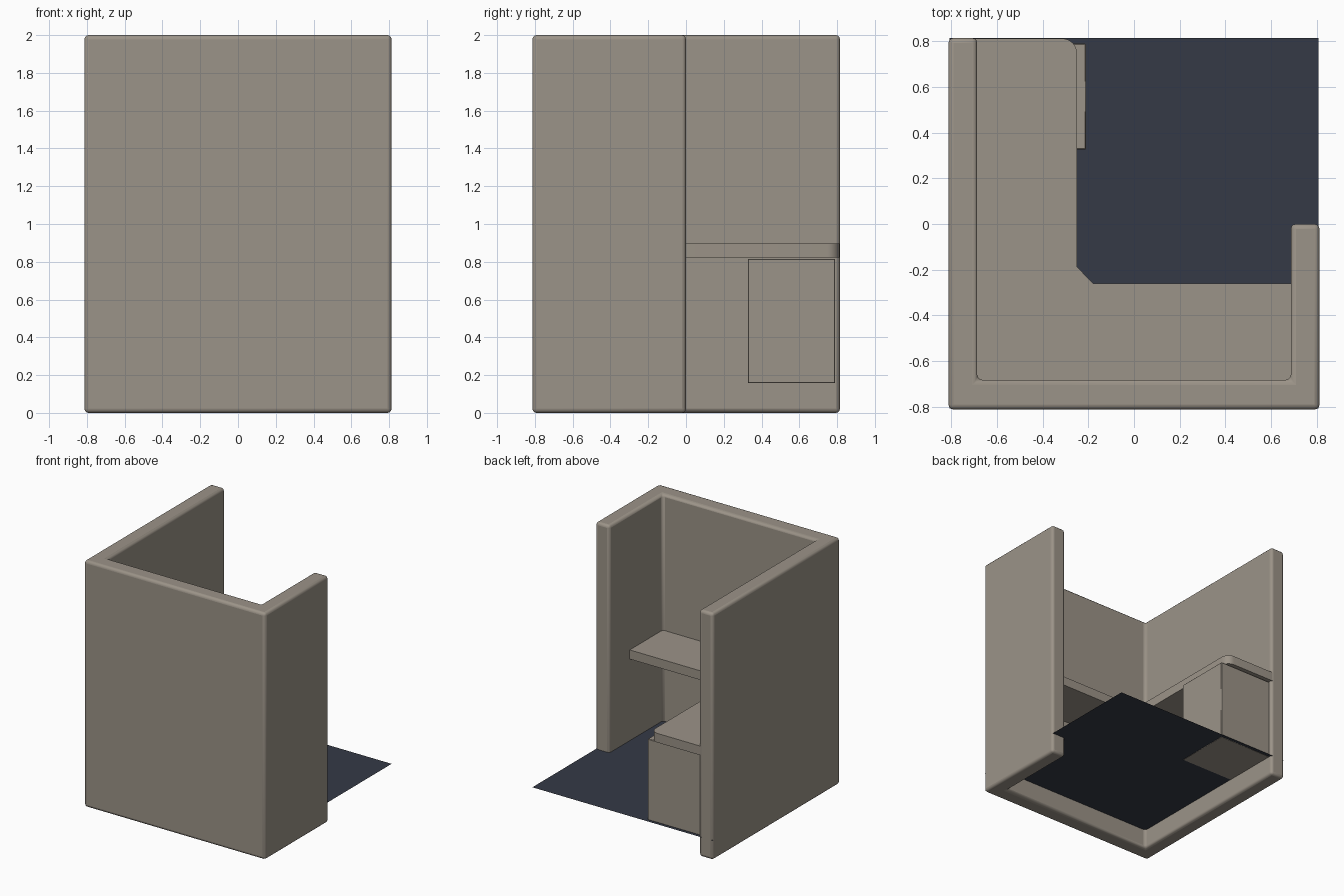
import bpy, bmesh, math

if "Cube" in bpy.data.objects:
    bpy.data.objects.remove(bpy.data.objects["Cube"])


def material(name, rgb):
    m = bpy.data.materials.new(name)
    m.diffuse_color = (*rgb, 1.0)
    m.use_nodes = True
    m.node_tree.nodes["Principled BSDF"].inputs["Base Color"].default_value = m.diffuse_color
    return m


taupe = material("warm grey", (0.33, 0.293, 0.246))
navy = material("dark slate blue", (0.035, 0.042, 0.061))


def prism(name, outline, z0, z1, mat, bevel=0.0, segments=2):
    """Extrude a counter-clockwise xy outline from z0 to z1."""
    bm = bmesh.new()
    face = bm.faces.new([bm.verts.new((x, y, z0)) for x, y in outline])
    if z1 > z0:
        ext = bmesh.ops.extrude_face_region(bm, geom=[face])
        for v in ext["geom"]:
            if isinstance(v, bmesh.types.BMVert):
                v.co.z = z1
        bmesh.ops.recalc_face_normals(bm, faces=bm.faces)
    me = bpy.data.meshes.new(name)
    bm.to_mesh(me)
    bm.free()
    me.materials.append(mat)
    ob = bpy.data.objects.new(name, me)
    bpy.context.collection.objects.link(ob)
    if bevel:
        mod = ob.modifiers.new("soft_edges", "BEVEL")
        mod.width = bevel
        mod.segments = segments
        mod.limit_method = "ANGLE"
    bpy.context.view_layer.objects.active = ob
    ob.select_set(True)
    bpy.ops.object.shade_smooth_by_angle(angle=math.radians(35))
    ob.select_set(False)
    return ob


def rect(x0, x1, y0, y1):
    return [(x0, y0), (x1, y0), (x1, y1), (x0, y1)]


# U-shaped partition, short on the right side
W, I = 0.813, 0.687
prism("partition_walls",
      [(-W, -W), (W, -W), (W, 0.0), (I, 0.0), (I, -I + 0.004),
       (-I, -I + 0.004), (-I, 0.815), (-W, 0.815)],
      0.0, 2.0, taupe, 0.022, 3)

# Thin floor mat
prism("floor_mat", rect(-0.808, 0.808, -0.808, 0.815), 0.16, 0.16, navy)

# L-shaped desk with chamfered inner corner and rounded free corner
r = 0.065
arc = [(-0.25 - r + r * math.cos(a), 0.813 - r + r * math.sin(a))
       for a in (math.radians(15 * i) for i in range(7))]
prism("desk_top",
      [(-0.70, -0.70), (0.70, -0.70), (0.70, -0.26), (-0.18, -0.26),
       (-0.25, -0.187)] + arc + [(-0.70, 0.813)],
      0.822, 0.896, taupe)

# Drawer cabinet under the desk
prism("drawer_cabinet", rect(-0.69, -0.21, 0.327, 0.79), 0.158, 0.816, taupe, 0.004, 1)
